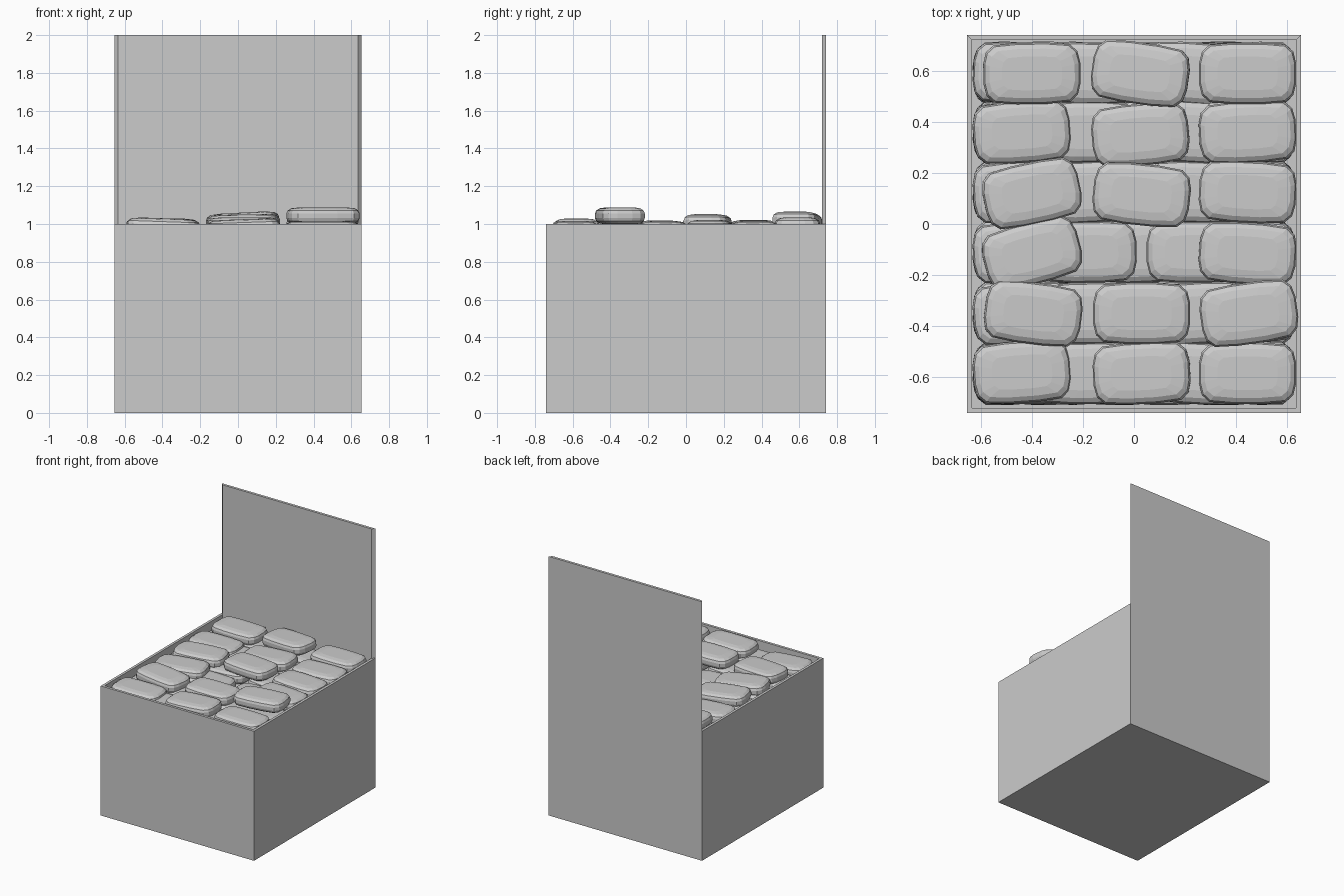
import bpy, bmesh, random
from math import radians
from mathutils import Matrix

if "Cube" in bpy.data.objects:
    bpy.data.objects.remove(bpy.data.objects["Cube"])

random.seed(4)
W, D, T = 0.655, 0.74, 0.02      # half width, half depth, wall thickness


def add_object(name, mesh):
    ob = bpy.data.objects.new(name, mesh)
    bpy.context.collection.objects.link(ob)
    return ob


def bridge(bm, a, b):
    n = len(a)
    return [bm.faces.new((a[i], a[(i + 1) % n], b[(i + 1) % n], b[i])) for i in range(n)]


# Open box: outer walls, rim, inner walls, floor; tall mitred back panel
bm = bmesh.new()
def ring(inset, z):
    x, y = W - inset, D - inset
    return [bm.verts.new(p) for p in ((-x, -y, z), (x, -y, z), (x, y, z), (-x, y, z))]

loops = [ring(0, 0), ring(0, 1), ring(T, 1), ring(T, T)]
bm.faces.new(loops[0][::-1])
bm.faces.new(loops[3])
bridge(bm, loops[0], loops[1])
rim = bridge(bm, loops[1], loops[2])
bridge(bm, loops[2], loops[3])
up = bmesh.ops.extrude_discrete_faces(bm, faces=[rim[2]])["faces"][0]
lower = [bm.verts.new(v.co) for v in up.verts]
upper = list(up.verts)
for v in upper:
    v.co.z = 2.0
bridge(bm, lower, upper)
bmesh.ops.remove_doubles(bm, verts=bm.verts, dist=0.0005)
bmesh.ops.recalc_face_normals(bm, faces=bm.faces)
me = bpy.data.meshes.new("open_box")
bm.to_mesh(me)
bm.free()
add_object("open_box", me)

# Puffy packet: chamfered outline stacked in rings
bm = bmesh.new()
quarter = [(0.19, 0.04), (0.179, 0.085), (0.15, 0.112), (0.06, 0.12)]
outline = (quarter + [(-x, y) for x, y in quarter[::-1]]
           + [(-x, -y) for x, y in quarter] + [(x, -y) for x, y in quarter[::-1]])
half = [(0.045, 0.62, 0.55), (0.04, 0.88, 0.80), (0.028, 0.97, 0.95), (0.012, 1, 1)]
levels = [(-z, a, b) for z, a, b in half] + half[::-1]
rings = [[bm.verts.new((x * a, y * b, z)) for x, y in outline] for z, a, b in levels]
for a, b in zip(rings, rings[1:]):
    bridge(bm, a, b)
bm.faces.new(rings[0][::-1])
bm.faces.new(rings[-1])
bmesh.ops.recalc_face_normals(bm, faces=bm.faces)
packet = bpy.data.meshes.new("packet")
bm.to_mesh(packet)
bm.free()


def place(x, y, z, yaw=0, tilt=0):
    ob = add_object("packet", packet)
    ob.matrix_world = (Matrix.Translation((x, y, z)) @ Matrix.Rotation(radians(yaw), 4, 'Z')
                       @ Matrix.Rotation(radians(tilt), 4, 'Y'))


# Top packets: x, y, z, yaw, tilt
for p in [(-0.40, 0.59, 0.985, 1, 1), (0.025, 0.59, 1.015, -8, -3), (0.445, 0.59, 0.99, 0, 0),
          (-0.44, 0.36, 0.95, 4, 2), (0.025, 0.35, 0.975, 5, -1), (0.445, 0.36, 0.97, 3, 0),
          (-0.40, 0.12, 0.98, 12, 2), (0.03, 0.115, 1.005, -6, -1), (0.445, 0.125, 0.975, -3, 0),
          (-0.40, -0.115, 0.97, 15, 2), (0.445, -0.115, 0.97, -4, 0),
          (-0.395, -0.35, 0.985, -7, 2), (0.03, -0.35, 0.99, 0, 0), (0.45, -0.35, 1.043, 8, 0),
          (-0.44, -0.58, 0.95, 4, 2), (0.03, -0.585, 0.98, 3, -2), (0.445, -0.585, 0.97, 0, 0)]:
    place(*p)

# Staggered layers filling the box below
rows = (0.59, 0.36, 0.125, -0.11, -0.35, -0.585)
for layer in range(11):
    columns = (-0.18, 0.24) if layer % 2 == 0 else (0.03,)
    for y in rows:
        for x in (-0.44,) + columns + (0.44,):
            place(x, y, 0.915 - 0.085 * layer, random.uniform(-5, 5), random.uniform(-2, 2))
